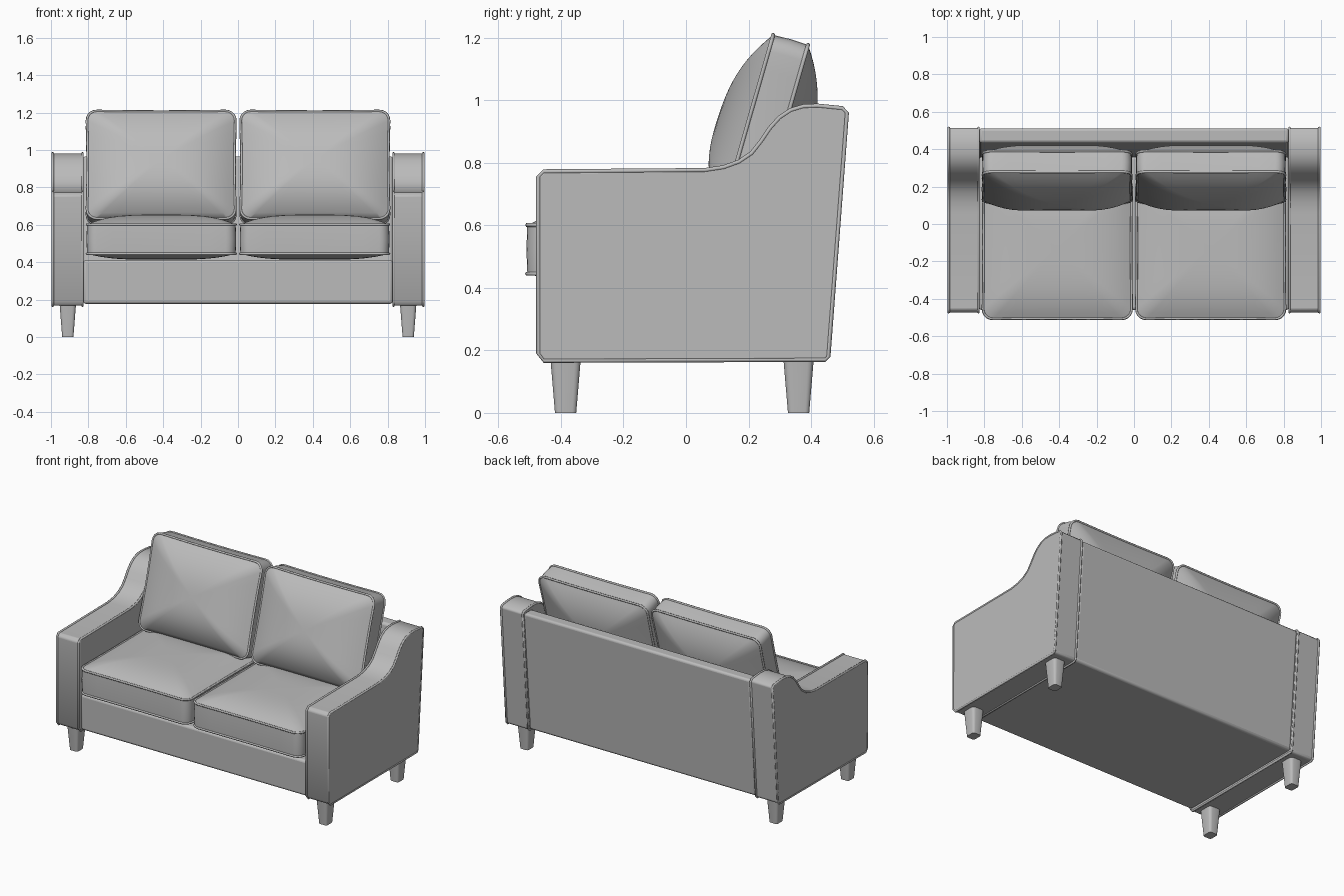
import bpy, bmesh
from math import radians, cos, sin, pi
from mathutils import Matrix, Vector

cube = bpy.data.objects.get("Cube")
if cube:
    bpy.data.objects.remove(cube, do_unlink=True)

fabric = bpy.data.materials.new("grey_fabric")
fabric.use_nodes = True
GREY = (0.5, 0.5, 0.5, 1)
fabric.diffuse_color = GREY
fabric.node_tree.nodes["Principled BSDF"].inputs["Base Color"].default_value = GREY


def finish(name, bm, bevel=0, angle=40):
    """Turn a bmesh into a smooth shaded object."""
    bmesh.ops.recalc_face_normals(bm, faces=bm.faces)
    mesh = bpy.data.meshes.new(name)
    bm.to_mesh(mesh)
    bm.free()
    mesh.materials.append(fabric)
    obj = bpy.data.objects.new(name, mesh)
    bpy.context.collection.objects.link(obj)
    if bevel:
        mod = obj.modifiers.new("soft_edges", "BEVEL")
        mod.width, mod.segments, mod.limit_method = bevel, 3, "ANGLE"
        mod.angle_limit = radians(40)
    bpy.ops.object.select_all(action="DESELECT")
    obj.select_set(True)
    bpy.context.view_layer.objects.active = obj
    bpy.ops.object.shade_smooth_by_angle(angle=radians(angle))
    return obj


def extrude_profile(name, profile, x0, x1, bevel):
    """Side profile of (y, z) points swept from x0 to x1."""
    bm = bmesh.new()
    face = bm.faces.new([bm.verts.new((x0, y, z)) for y, z in profile])
    new = bmesh.ops.extrude_face_region(bm, geom=[face])["geom"]
    moved = [g for g in new if isinstance(g, bmesh.types.BMVert)]
    bmesh.ops.translate(bm, verts=moved, vec=(x1 - x0, 0, 0))
    return finish(name, bm, bevel)


def bridge(bm, a, b):
    for i in range(len(a)):
        j = (i + 1) % len(a)
        bm.faces.new((a[i], a[j], b[j], b[i]))


def piping(name, points, radius=0.007, sides=6):
    """Closed round cord along a loop of points."""
    bm = bmesh.new()
    pts = [Vector(p) for p in points]
    normal = sum((p.cross(q) for p, q in zip(pts, pts[1:] + pts[:1])), Vector()).normalized()
    rings = []
    for i, p in enumerate(pts):
        tangent = (pts[(i + 1) % len(pts)] - pts[i - 1]).normalized()
        out = tangent.cross(normal).normalized()
        rings.append([bm.verts.new(p + radius * (cos(t) * out + sin(t) * normal))
                      for t in (2 * pi * k / sides for k in range(sides))])
    for i, ring in enumerate(rings):
        bridge(bm, ring, rings[i - 1])
    return finish(name, bm, angle=80)


def rounded_rect(w, d, r, arc=5, run=8):
    """Outline with half sizes w, d and corner radius r."""
    pts = []
    for k, (sx, sy) in enumerate(((1, 1), (-1, 1), (-1, -1), (1, -1))):
        for i in range(arc + 1):
            t = pi / 2 * (k + i / arc)
            pts.append(Vector((sx * (w - r) + r * cos(t), sy * (d - r) + r * sin(t))))
    full = []
    for i, p in enumerate(pts):
        q = pts[(i + 1) % len(pts)]
        steps = run if i % (arc + 1) == arc else 1
        full += [p.lerp(q, n / steps) for n in range(steps)]
    return full


def cushion(name, w, d, half, crown_top, crown_bottom, power, skew, pinch, matrix):
    """Boxed cushion with crowned faces and two piped seams."""
    outline = []
    for p in rounded_rect(w, d, 0.055):
        outline.append((p.x * (1 - pinch * cos(pi * p.y / (2 * d))),
                        p.y * (1 - pinch * cos(pi * p.x / (2 * w)))))
    bm = bmesh.new()

    def ring(s, z, crown):
        h = crown * (1 - s ** power)
        return [bm.verts.new((x * s, y * s, z + h * (1 - skew * y * s / d)))
                for x, y in outline]

    scales = [1 - n / 12 for n in range(12)]
    rings = [ring(s, -half, -crown_bottom) for s in reversed(scales)]
    rings.append(ring(1.008, 0, 0))
    rings += [ring(s, half, crown_top) for s in scales]
    for a, b in zip(rings, rings[1:]):
        bridge(bm, a, b)
    for end, z in ((rings[0], -half - crown_bottom), (rings[-1], half + crown_top)):
        tip = bm.verts.new((0, 0, z))
        for i, v in enumerate(end):
            bm.faces.new((v, end[(i + 1) % len(end)], tip))
    bm.transform(matrix)
    finish(name, bm, angle=50)
    for label, z in (("lower", -half), ("upper", half)):
        piping(f"{name}_{label}_piping", [matrix @ Vector((x, y, z)) for x, y in outline])


def leg(name, x, y):
    """Tapered leg with softened corners."""
    bm = bmesh.new()
    low, high = [[bm.verts.new((x + p.x, y + p.y, z))
                  for p in rounded_rect(w, d, w * 0.45, 3, 1)]
                 for w, d, z in ((0.03, 0.034, 0), (0.045, 0.05, 0.19))]
    bridge(bm, low, high)
    bm.faces.new(low)
    bm.faces.new(high)
    finish(name, bm)


# Arm outline: low in front, sweeping up to the back
arm_profile = [(-0.455, 0.167), (-0.472, 0.19), (-0.472, 0.755), (-0.455, 0.772),
               (0.06, 0.776), (0.12, 0.785), (0.17, 0.803), (0.21, 0.83),
               (0.24, 0.868), (0.27, 0.912), (0.30, 0.945), (0.335, 0.968),
               (0.375, 0.98), (0.42, 0.982), (0.50, 0.974), (0.514, 0.96),
               (0.455, 0.18), (0.445, 0.17)]

tilt = Matrix.Rotation(radians(74), 4, "X")
for side, s in (("left", 1), ("right", -1)):
    extrude_profile(f"{side}_arm", arm_profile, s * 0.826, s * 0.995, 0.01)
    for label, x in (("inner", 0.832), ("outer", 0.991)):
        piping(f"{side}_arm_{label}_piping", [(s * x, y, z) for y, z in arm_profile])
    cushion(f"{side}_seat_cushion", 0.398, 0.38, 0.078, 0.053, 0.032, 3.5, 0, 0.008,
            Matrix.Translation((s * 0.41, -0.128, 0.523)))
    cushion(f"{side}_back_cushion", 0.398, 0.30, 0.058, 0.097, 0.095, 2.6, 0.12, 0.014,
            Matrix.Translation((s * 0.411, 0.252, 0.905)) @ tilt)
    leg(f"{side}_front_leg", s * 0.91, -0.385)
    leg(f"{side}_rear_leg", s * 0.91, 0.36)

# Seat base and sloping back panel between the arms
extrude_profile("seat_base", [(-0.46, 0.177), (-0.46, 0.41), (0.36, 0.41), (0.36, 0.177)],
                -0.828, 0.828, 0.015)
extrude_profile("back_panel", [(0.33, 0.177), (0.36, 0.41), (0.435, 0.966),
                               (0.513, 0.966), (0.452, 0.177)], -0.828, 0.828, 0.015)
